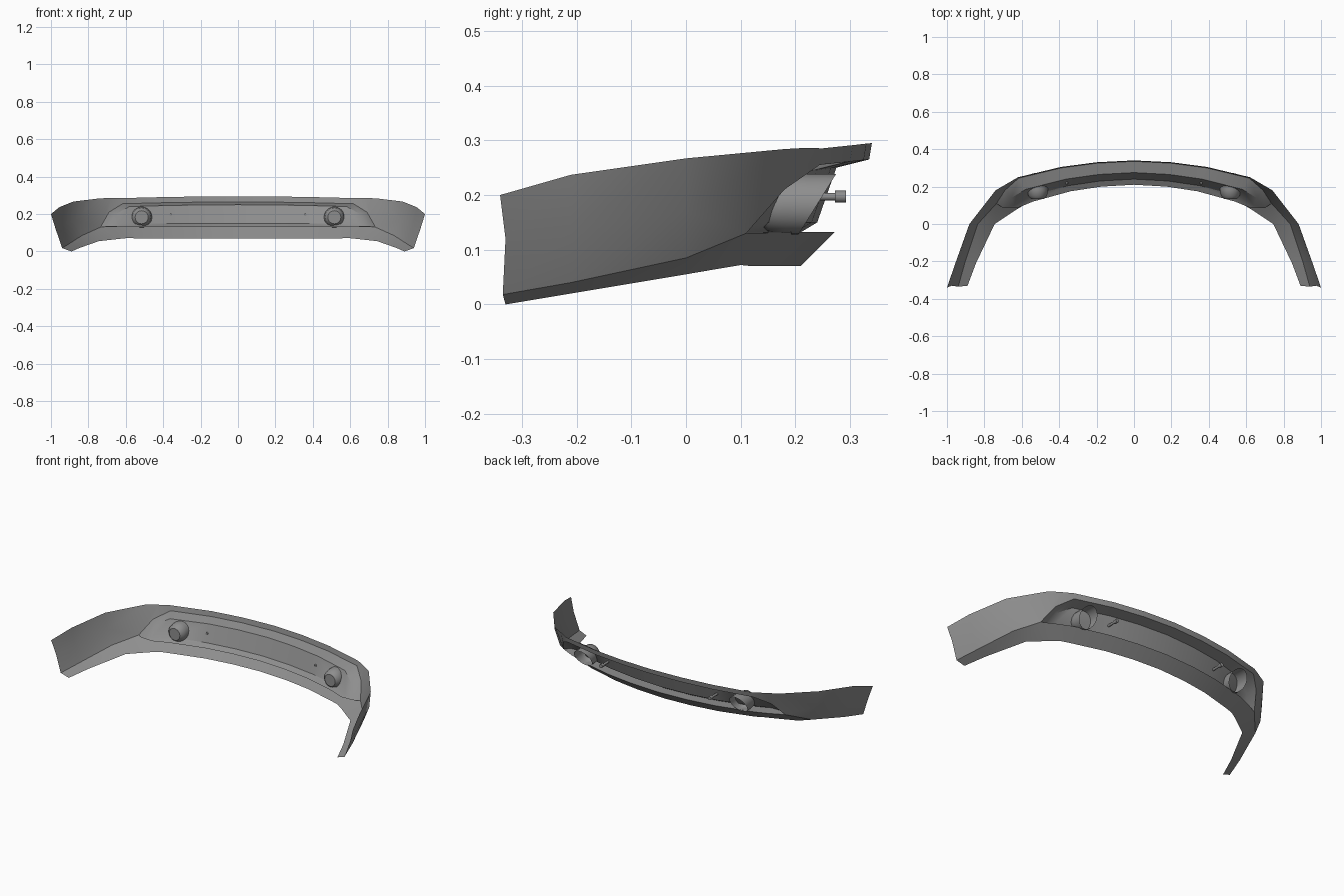
import bpy, bmesh, math
from mathutils import Vector

cube = bpy.data.objects.get("Cube")
if cube:
    bpy.data.objects.remove(cube)

# One plain grey for the whole moulding
grey = bpy.data.materials.new("primer grey")
grey.use_nodes = True
colour = (0.27, 0.27, 0.27, 1)
grey.diffuse_color = colour
grey.node_tree.nodes["Principled BSDF"].inputs["Base Color"].default_value = colour


def finish(name, bm, angle=30):
    """Turn a half-model bmesh into a mirrored, smooth-shaded object."""
    bmesh.ops.remove_doubles(bm, verts=bm.verts, dist=0.0005)
    bmesh.ops.recalc_face_normals(bm, faces=bm.faces)
    mesh = bpy.data.meshes.new(name)
    bm.to_mesh(mesh)
    bm.free()
    mesh.materials.append(grey)
    obj = bpy.data.objects.new(name, mesh)
    bpy.context.collection.objects.link(obj)
    bpy.ops.object.select_all(action='DESELECT')
    obj.select_set(True)
    bpy.context.view_layer.objects.active = obj
    bpy.ops.object.shade_smooth_by_angle(angle=math.radians(angle))
    mirror = obj.modifiers.new("Mirror", 'MIRROR')
    mirror.use_clip = True
    return obj


def skin(bm, first, second):
    """Bridge two rows of points, dropping collapsed corners."""
    for a, b, c, d in zip(first, first[1:], second[1:], second):
        corners = []
        for p in (a, b, c, d):
            if all((Vector(p) - Vector(q)).length > 0.0005 for q in corners):
                corners.append(p)
        if len(corners) > 2:
            bm.faces.new([bm.verts.new(p) for p in corners])


# Plan curve of the middle, swept with an inset and height for every row
plan = [(0, .34), (.2, .33), (.39, .305), (.62, .25)]


def middle(inset, height, droop=0):
    return [(x * (1 - inset), y - inset, height - droop * x * x) for x, y in plan]


# Rows run from the centre, round the opening's corner and along the side
corner, pocket = (.735, .11, .13), (.7, .085, .133)
top = middle(0, .295, .025) + [(.68, .215, .286), (.74, .18, .284)]
rim = middle(.005, .265, .025) + [(.69, .18, .21), corner]
panel_top = middle(.065, .25, .025) + [(.655, .14, .2), pocket]
panel_foot = middle(.1, .15) + [(.64, .1, .15), pocket]
ledge_back = middle(.13, .132) + [(.625, .085, .132), pocket]
ledge_front = middle(.068, .132) + [(.655, .15, .131), corner]
bottom = middle(.13, .07) + [(.59, .1, .072), (.64, .07, .067)]

# Recessed opening: soffit, leaning panel, foot step and ledge
bm = bmesh.new()
recess = [rim, panel_top, panel_foot, ledge_back, ledge_front]
for upper, lower in zip(recess, recess[1:]):
    skin(bm, upper, lower)
finish("opening_recess", bm)

# Side wings continue the outer rows to the wheel arch
top += [(.88, 0, .267), (.955, -.21, .237), (1, -.34, .2)]
rim += [(.87, 0, .17), (.94, -.21, .14), (.975, -.33, .12)]
ledge_front += [(.835, 0, .085), (.905, -.21, .04), (.94, -.335, .018)]
bottom += [(.745, 0, .055), (.845, -.21, .02), (.89, -.33, 0)]
bm = bmesh.new()
skin(bm, top, rim)
skin(bm, rim[len(pocket) + 2:], ledge_front[len(pocket) + 2:])
skin(bm, ledge_front, bottom)
finish("bumper_shell", bm)


def turned(name, x, z, rings, sides, slant=0):
    """Tube along y; the last ring leans back by slant, the first is capped."""
    bm = bmesh.new()
    loops = []
    for i, (y, r) in enumerate(rings):
        lean = slant if i == len(rings) - 1 else 0
        loop = []
        for k in range(sides):
            a = math.tau * k / sides
            up = r * math.sin(a)
            loop.append(bm.verts.new((x + r * math.cos(a), y + lean * up, z + up)))
        loops.append(loop)
    for low, high in zip(loops, loops[1:]):
        for k in range(sides):
            n = (k + 1) % sides
            bm.faces.new((low[k], low[n], high[n], high[k]))
    bm.faces.new(loops[0])
    if not slant:
        bm.faces.new(loops[-1])
    return finish(name, bm, 40)


# Fog lamp cups, open towards the road, with a raked rim
turned("fog_lamp_cup", .515, .183, [(.135, .035), (.15, .05), (.18, .055), (.24, .055)], 24, .62)

# Small pegs with a wider head
turned("tow_peg", .36, .197, [(.215, .007), (.272, .007), (.272, .011), (.293, .011)], 12)
